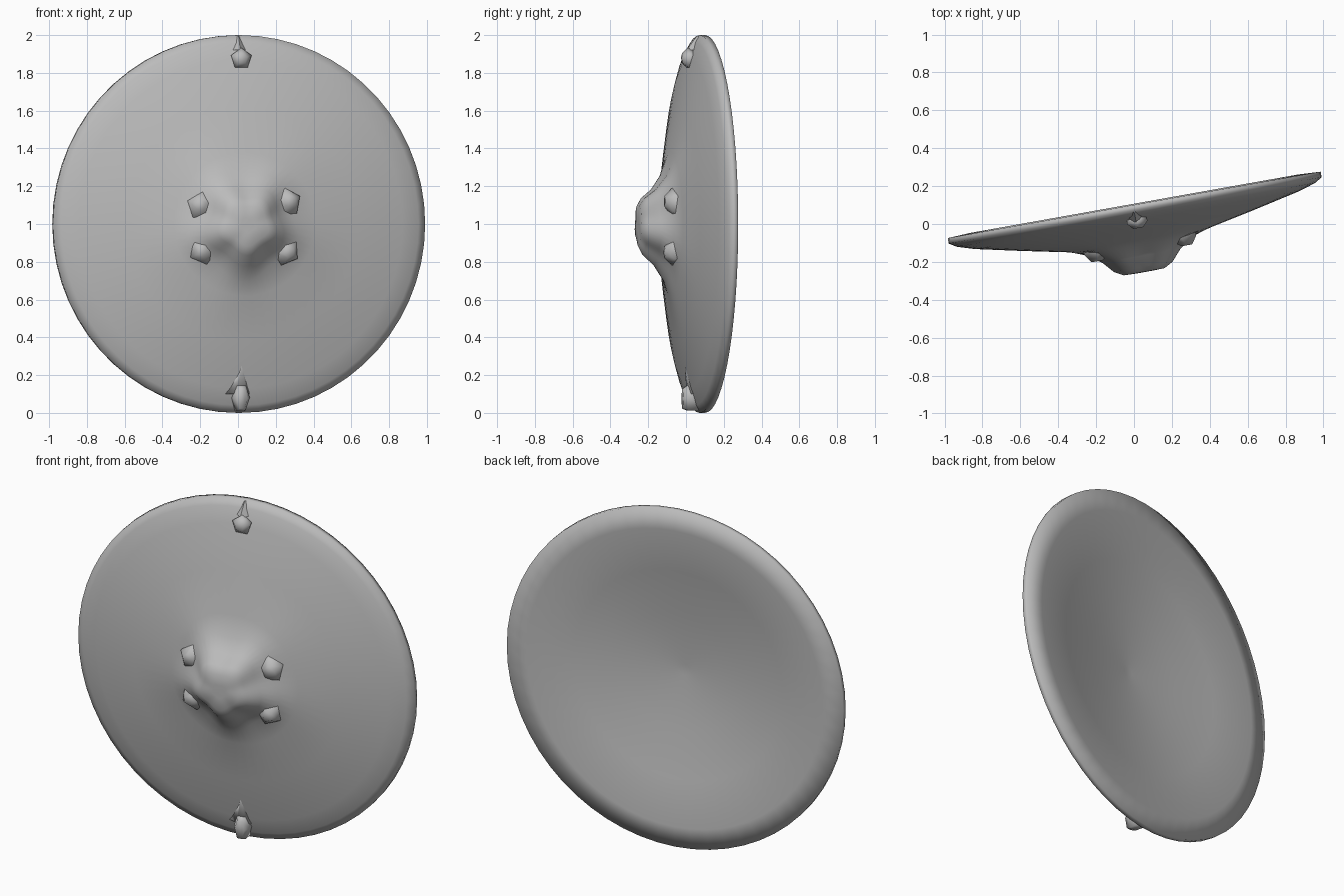
import bpy, bmesh, math
from mathutils import Vector

if "Cube" in bpy.data.objects:
    bpy.data.objects.remove(bpy.data.objects["Cube"])

TILT = math.radians(10.1)
C, S = math.cos(TILT), math.sin(TILT)
grey = bpy.data.materials.new("plain grey")
grey.diffuse_color = (0.5, 0.5, 0.5, 1)
grey.use_nodes = True
grey.node_tree.nodes["Principled BSDF"].inputs["Base Color"].default_value = grey.diffuse_color


def place(u, v, d):
    """Disc coordinates (across, up, depth in front of the back) to world."""
    return Vector((u * C + d * S, 0.107 + u * S - d * C, 1 + v))


def ring(n, r, d, u=0, v=0, phase=0.0, ry=None, wave=0.0):
    """Ring of n points; wave gives it five soft corners."""
    ry = r if ry is None else ry
    pts = []
    for i in range(n):
        a = phase + 2 * math.pi * i / n
        k = 1 + wave * math.cos(5 * (a + math.pi / 2))
        pts.append(place(u + k * r * math.cos(a), v + k * ry * math.sin(a), d))
    return pts


def loft(name, rings, angle=180):
    """Skin a stack of equal rings and close the ends."""
    bm = bmesh.new()
    rows = [[bm.verts.new(p) for p in r] for r in rings]
    n = len(rows[0])
    for a, b in zip(rows, rows[1:]):
        for i in range(n):
            bm.faces.new((a[i], a[(i + 1) % n], b[(i + 1) % n], b[i]))
    bm.faces.new(rows[0][::-1])
    bm.faces.new(rows[-1])
    bmesh.ops.recalc_face_normals(bm, faces=bm.faces)
    me = bpy.data.meshes.new(name)
    bm.to_mesh(me)
    bm.free()
    me.materials.append(grey)
    ob = bpy.data.objects.new(name, me)
    bpy.context.collection.objects.link(ob)
    bpy.context.view_layer.objects.active = ob
    ob.select_set(True)
    bpy.ops.object.shade_smooth_by_angle(angle=math.radians(angle))
    ob.select_set(False)
    return ob


# shield: dished back, thin rim, shallow conical front rising into the hub
dish = [(0.03, 0.13), (0.35, 0.095), (0.62, 0.05), (0.88, 0.0)]
front = [(1.0, 0.006), (1.0, 0.036), (0.96, 0.06), (0.87, 0.088), (0.62, 0.143), (0.38, 0.193)]
hub = [(0.28, 0.222), (0.2, 0.278), (0.15, 0.337), (0.105, 0.363), (0.04, 0.365)]
loft("shield_disc", [ring(60, r, d) for r, d in dish + front]
     + [ring(60, r, d, -0.01, -0.005, wave=0.08) for r, d in hub])

# four lugs leaning outward around the hub
for i, (u, v) in enumerate([(-0.26, 0.1), (-0.25, -0.145), (0.25, 0.12), (0.24, -0.15)]):
    ph = math.atan2(v, u)
    loft(f"hub_lug_{i + 1}", [
        ring(5, 0.1, 0.17, u * 0.85, v * 0.9, ph),
        ring(5, 0.075, 0.225, u * 0.9, v * 0.95, ph),
        ring(5, 0.03, 0.265, u * 0.95, v, ph)])

# upper knob with its spike
loft("upper_knob", [ring(5, 0.05, 0.06, 0, 0.875, -math.pi / 2 + 0.63),
                    ring(5, 0.058, 0.1, 0, 0.875, -math.pi / 2 + 0.63),
                    ring(5, 0.028, 0.13, 0, 0.875, -math.pi / 2 + 0.63)])
loft("upper_spike", [[place(-0.042, 0.92, 0.07), place(0.03, 0.92, 0.07), place(-0.006, 0.92, 0.105)],
                     [place(-0.01, 0.995, 0.04), place(-0.002, 0.995, 0.04), place(-0.006, 0.995, 0.05)]], 30)

# lower knob and the flare that blends it into the disc
loft("lower_knob", [ring(6, 0.05, 0.02, 0, -0.922, 0, 0.078),
                    ring(6, 0.046, 0.1, 0, -0.92, 0, 0.078),
                    ring(6, 0.028, 0.128, 0, -0.925, 0, 0.06)])
loft("lower_flare", [[place(-0.11, -0.9, 0.065), place(0.06, -0.9, 0.065), place(0, -0.72, 0.11)],
                     [place(-0.03, -0.9, 0.1), place(0.03, -0.9, 0.1), place(0, -0.76, 0.115)]])
